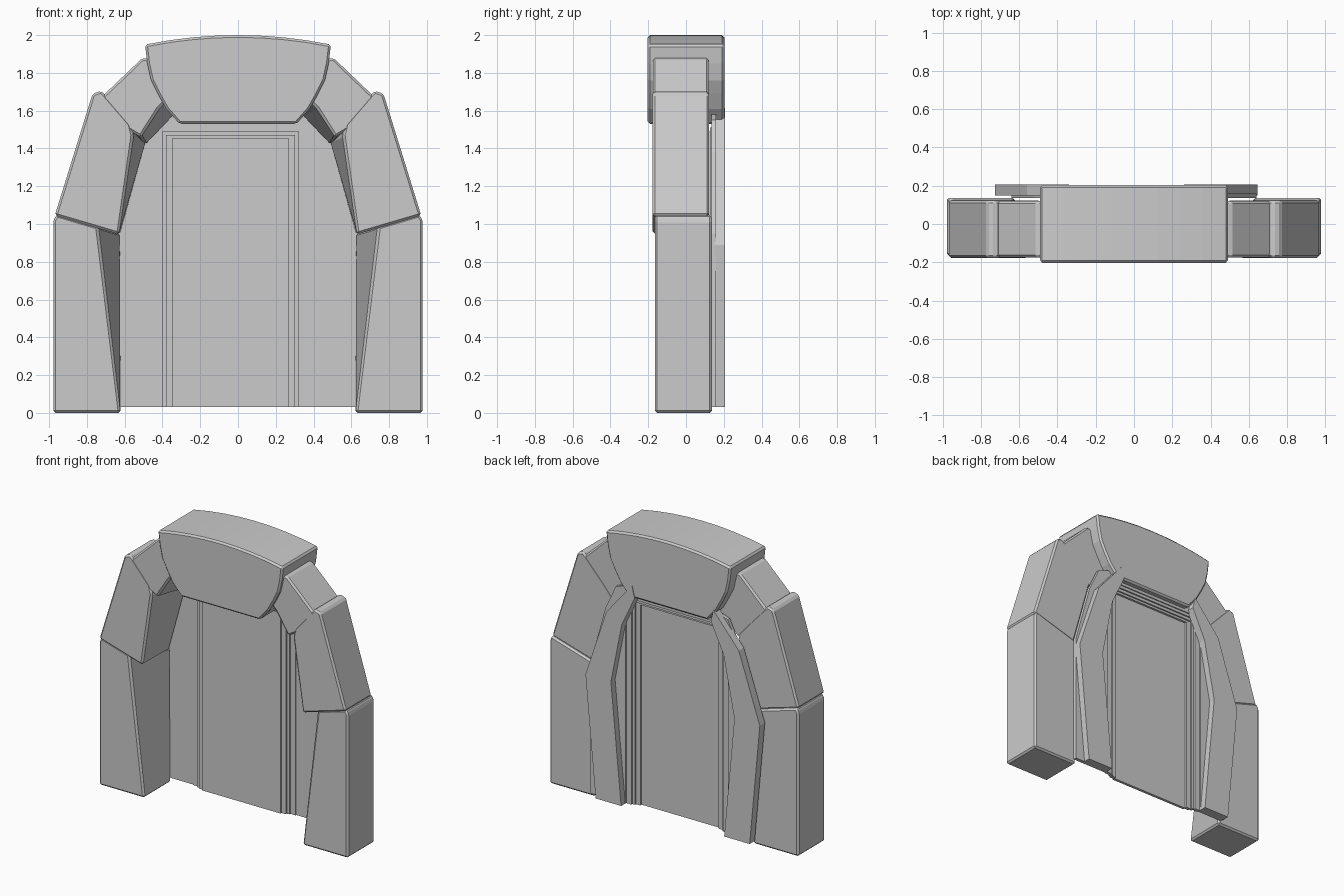
import bpy, bmesh

if "Cube" in bpy.data.objects:
    bpy.data.objects.remove(bpy.data.objects["Cube"])


def loft(name, front, back, y0, y1, bevel=0.0):
    """Solid between a front (x, z) outline at y0 and a back outline at y1."""
    bm = bmesh.new()
    f = [bm.verts.new((x, y0, z)) for x, z in front]
    b = [bm.verts.new((x, y1, z)) for x, z in back]
    bm.faces.new(f)
    bm.faces.new(b[::-1])
    n = len(f)
    for i in range(n):
        j = (i + 1) % n
        bm.faces.new((f[i], f[j], b[j], b[i]))
    bmesh.ops.recalc_face_normals(bm, faces=bm.faces)
    me = bpy.data.meshes.new(name)
    bm.to_mesh(me)
    bm.free()
    ob = bpy.data.objects.new(name, me)
    bpy.context.collection.objects.link(ob)
    if bevel:
        m = ob.modifiers.new("worn_edges", 'BEVEL')
        m.width, m.segments, m.limit_method = bevel, 1, 'ANGLE'
        m.angle_limit = 0.5
    return ob


def prism(name, pts, y0, y1, bevel=0.0):
    return loft(name, pts, pts, y0, y1, bevel)


def flip(pts, s, cx=0.0):
    return [(cx + s * x, z) for x, z in pts]


# Outlines of the right-hand stones: front face, then back face
lower_f = [(.978, 0), (.622, 0), (.742, .985), (.96, 1.05), (.978, 1.02)]
lower_b = [(.978, 0), (.622, 0), (.622, .95), (.96, 1.05), (.978, 1.02)]
upper_f = [(.97, 1.045), (.63, .945), (.555, 1.47), (.57, 1.53),
           (.695, 1.675), (.725, 1.705), (.77, 1.69)]
upper_b = [(.97, 1.045), (.625, .945), (.485, 1.44), (.56, 1.53),
           (.695, 1.675), (.725, 1.705), (.77, 1.69)]
shoulder_f = [(.735, 1.66), (.505, 1.88), (.36, 1.85), (.37, 1.66),
              (.42, 1.61), (.515, 1.46), (.60, 1.51)]
shoulder_b = [(.735, 1.66), (.505, 1.88), (.36, 1.85), (.31, 1.60),
              (.345, 1.57), (.49, 1.42), (.60, 1.51)]
CX = -0.04  # the door and its rear surround sit slightly off centre
rear = [(.605, .03), (.685, .89), (.52, 1.38), (.32, 1.615),
        (.30, 1.53), (.40, 1.32), (.485, .89), (.405, .03)]

for side, s in (("left", -1), ("right", 1)):
    loft("lower_stone_" + side, flip(lower_f, s), flip(lower_b, s), -.165, .137, .012)
    loft("upper_stone_" + side, flip(upper_f, s), flip(upper_b, s), -.177, .122, .012)
    loft("shoulder_stone_" + side, flip(shoulder_f, s), flip(shoulder_b, s), -.175, .12, .012)
    prism("rear_column_" + side, flip(rear, s, CX), .15, .207)

# Keystone with a bowed top and curved flanks
flank = [(.31, 1.53), (.38, 1.61), (.425, 1.69), (.46, 1.76), (.48, 1.85), (.492, 1.95)]
crown = [(x, 2.0 - .05 * (x / .492) ** 2) for x in (.36, .24, .12, 0, -.12, -.24, -.36)]
prism("keystone", flank + crown + flip(flank, -1)[::-1], -.203, .203, .012)

# Backing plate around the doorway, closing the gap to the stones
w, top = .403, 1.51
outer = [(.64, .03), (.64, .95), (.52, 1.38), (.44, 1.55), (.30, 1.60)]
inner = [(CX - w, .03), (CX - w, top), (CX + w, top), (CX + w, .03)]
prism("backing_plate", outer + flip(outer, -1)[::-1] + inner, .135, .16)

# Stepped door trim, each ring further forward
steps = [(.403, 1.51), (.362, 1.49), (.342, 1.47), (.308, 1.455)]
for i in range(3):
    (a, za), (b, zb) = steps[i], steps[i + 1]
    ring = [(-a, .03), (-a, za), (a, za), (a, .03), (b, .03), (b, zb), (-b, zb), (-b, .03)]
    prism("door_trim_%d" % (i + 1), flip(ring, 1, CX), .128 - .011 * i, .152 - .011 * i)

# Door panel
a, za = steps[3]
prism("door_panel", flip([(-a, .03), (a, .03), (a, za), (-a, za)], 1, CX), .095, .115)
